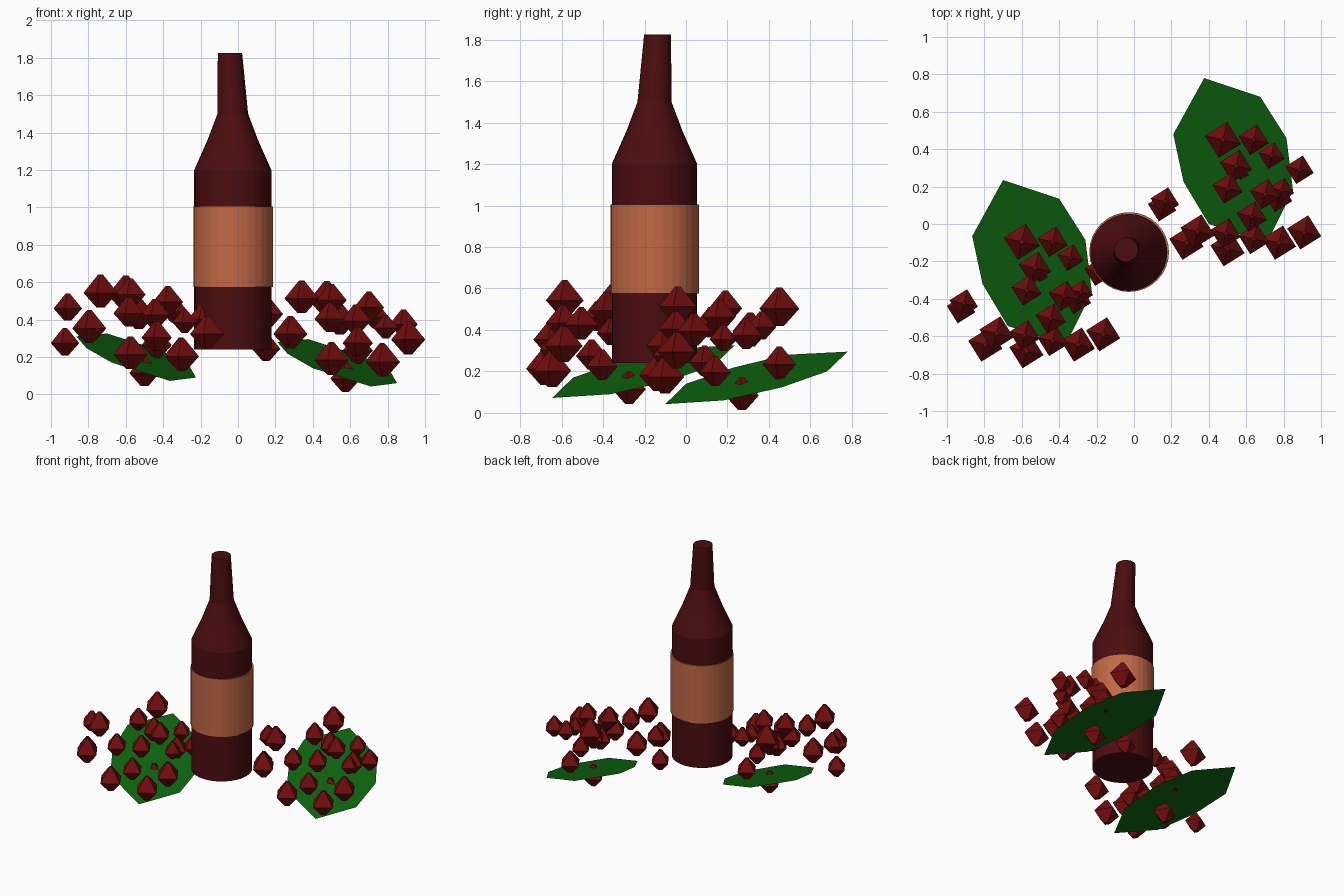
import bpy
import bmesh
from math import cos, sin, tau, radians
from mathutils import Vector

if "Cube" in bpy.data.objects:
    bpy.data.objects.remove(bpy.data.objects["Cube"])


def material(name, r, g, b):
    mat = bpy.data.materials.new(name)
    mat.use_nodes = True
    mat.diffuse_color = (r, g, b, 1)
    mat.node_tree.nodes["Principled BSDF"].inputs["Base Color"].default_value = (r, g, b, 1)
    return mat


DARK_WINE = material("dark_wine_glass", .07, .004, .005)
PAPER = material("tan_paper", .54, .14, .06)
BERRY = material("grape_red", .17, .004, .004)
LEAF = material("leaf_green", .004, .13, .005)


def finish(bm, name, mat):
    bmesh.ops.recalc_face_normals(bm, faces=bm.faces)
    mesh = bpy.data.meshes.new(name)
    bm.to_mesh(mesh)
    bm.free()
    mesh.materials.append(mat)
    obj = bpy.data.objects.new(name, mesh)
    bpy.context.collection.objects.link(obj)
    return obj


def lathe(bm, rings, sides, centre, yaw=0):
    """Closed turned solid; each ring is radius, height and sideways shift."""
    loops = []
    for radius, z, shift in rings:
        loops.append([bm.verts.new(Vector(centre) + Vector((
            radius * cos(tau * i / sides + yaw) - shift,
            radius * sin(tau * i / sides + yaw) + shift, z))) for i in range(sides)])
    for low, high in zip(loops, loops[1:]):
        for i in range(sides):
            j = (i + 1) % sides
            bm.faces.new((low[i], low[j], high[j], high[i]))
    bm.faces.new(loops[0][::-1])
    bm.faces.new(loops[-1])


# Bottle with a slightly leaning neck
AXIS = (-.028, -.152, 0)
bm = bmesh.new()
lathe(bm, [(.206, .24, 0), (.206, 1.2, 0), (.135, 1.36, 0),
           (.082, 1.5, 0), (.065, 1.825, .015)], 32, AXIS)
finish(bm, "bottle", DARK_WINE)

# Paper sleeve around the body
bm = bmesh.new()
lathe(bm, [(.213, .575, 0), (.213, 1.005, 0)], 32, (-.026, -.15, 0))
finish(bm, "bottle_label", PAPER)

# Outline of the tilted leaf, and grape positions with sizes
OUTLINE = [(.375, .78), (.675, .68), (.815, .46), (.85, .18),
           (.71, -.1), (.4, 0), (.265, .225), (.21, .48)]
GRAPES = [
    (.475, .45, .51, .095), (.64, .45, .24, .08), (.735, .365, .42, .07),
    (.545, .31, .4, .085), (.575, .27, .09, .08), (.5, .19, .51, .08),
    (.885, .29, .38, .075), (.7, .16, .47, .08), (.79, .18, .36, .065),
    (.77, .14, .2, .075), (.63, .04, .4, .08), (.165, .12, .435, .075),
    (.15, .09, .25, .075), (.28, -.1, .33, .09), (.34, -.04, .52, .09),
    (.49, -.05, .41, .08), (.5, -.135, .19, .09), (.64, -.08, .28, .08),
    (.775, -.1, .18, .09), (.91, -.045, .3, .09)]

# Two identical bunches
for side, offset in (("left", Vector((0, 0, 0))), ("right", Vector((-1.075, -.545, .03)))):
    bm = bmesh.new()
    bm.faces.new([bm.verts.new(offset + Vector((x, y, .28 - .254 * (x - .21) + .191 * (y - .48))))
                  for x, y in OUTLINE])
    finish(bm, side + "_leaf", LEAF)

    bm = bmesh.new()
    for x, y, z, size in GRAPES:
        rings = [(size * .25, -size * .95, 0), (size * 1.04, -size * .08, 0),
                 (size * .15, size, 0)]
        lathe(bm, rings, 4, offset + Vector((x, y, z)), radians(-13))
    finish(bm, side + "_grapes", BERRY)
